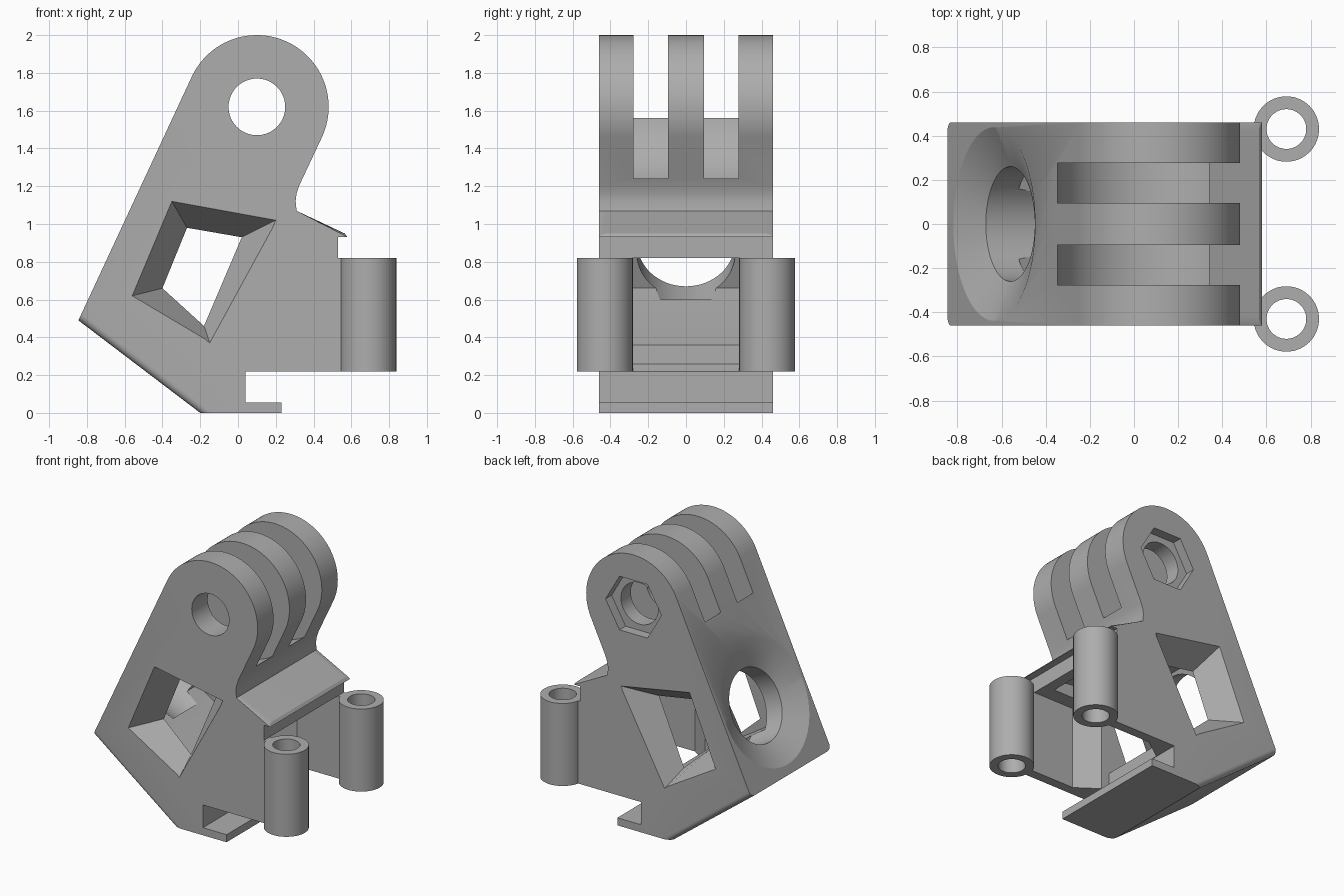
import bpy, bmesh, math
from mathutils import Vector, Matrix

if "Cube" in bpy.data.objects:
    bpy.data.objects.remove(bpy.data.objects["Cube"])

grey = bpy.data.materials.new("grey_plastic")
grey.diffuse_color = (0.42, 0.42, 0.42, 1)
grey.use_nodes = True
grey.node_tree.nodes["Principled BSDF"].inputs["Base Color"].default_value = grey.diffuse_color


def make(name, bm):
    bmesh.ops.recalc_face_normals(bm, faces=bm.faces)
    me = bpy.data.meshes.new(name)
    bm.to_mesh(me)
    bm.free()
    me.materials.append(grey)
    ob = bpy.data.objects.new(name, me)
    bpy.context.collection.objects.link(ob)
    return ob


def loft(sections):
    """Solid through a list of matching closed loops."""
    bm = bmesh.new()
    loops = [[bm.verts.new(p) for p in s] for s in sections]
    for a, b in zip(loops, loops[1:]):
        for i in range(len(a)):
            j = (i + 1) % len(a)
            bm.faces.new((a[i], a[j], b[j], b[i]))
    bm.faces.new(loops[0][::-1])
    bm.faces.new(loops[-1])
    return bm


def side_prism(pts, y0, y1):
    return loft([[(x, y, z) for x, z in pts] for y in (y0, y1)])


def arc(cx, cz, r, a0, a1, n):
    return [(cx + r * math.cos(math.radians(a0 + (a1 - a0) * i / n)),
             cz + r * math.sin(math.radians(a0 + (a1 - a0) * i / n))) for i in range(n + 1)]


def circle(c, r, n=64):
    return arc(c[0], c[1], r, 0, 360 * (n - 1) / n, n - 1)


def cut(target, bm):
    cutter = make("cutter", bm)
    cutter.hide_render = True
    mod = target.modifiers.new("cut", 'BOOLEAN')
    mod.operation, mod.solver, mod.object = 'DIFFERENCE', 'EXACT', cutter
    bpy.context.view_layer.objects.active = target
    bpy.ops.object.modifier_apply(modifier=mod.name)
    bpy.data.objects.remove(cutter)


def smooth(ob):
    bpy.ops.object.select_all(action='DESELECT')
    ob.select_set(True)
    bpy.context.view_layer.objects.active = ob
    bpy.ops.object.shade_smooth_by_angle(angle=math.radians(25))


W = 0.46                      # half width of the body
PIVOT = (0.10, 1.62)          # hinge axis

# Body: side outline with base tab, side plates, sloped lip and rounded arm
outline = [(-0.2, 0), (0.23, 0), (0.23, 0.055), (0.04, 0.055), (0.04, 0.22), (0.55, 0.22),
           (0.55, 0.82), (0.53, 0.82), (0.53, 0.93), (0.58, 0.93), (0.565, 0.95), (0.31, 1.07),
           (0.305, 1.12), (0.31, 1.16), (0.325, 1.205)]
outline += arc(*PIVOT, 0.38, -25.5, 154.5, 48) + [(-0.845, 0.49)]
bm = side_prism(outline, -W, W)


def bevel_along(p, q, size):
    ends = [Vector(p), Vector(q)]
    edges = [e for e in bm.edges if abs(e.verts[0].co.y - e.verts[1].co.y) < 1e-4 and
             all(min((Vector((v.co.x, v.co.z)) - k).length for k in ends) < 1e-3 for v in e.verts)]
    bmesh.ops.bevel(bm, geom=edges, offset=size, segments=6, profile=0.5, affect='EDGES')


bevel_along((-0.2, 0), (-0.845, 0.49), 0.04)
bevel_along((0.565, 0.95), (0.31, 1.07), 0.05)
body = make("bracket_body", bm)

# Hollow inside, open to the right, widening between the side plates
cavity = [(0.7, 0.1), (0.7, 0.82), (0.45, 0.82), (0.4, 0.9), (0.02, 0.95), (-0.24, 1.1),
          (-0.313, 1.1), (-0.522, 0.66), (-0.27, 0.5), (-0.02, 0.36), (-0.02, 0.26), (0.045, 0.22), (0.05, 0.1)]
cut(body, side_prism(cavity, -0.28, 0.28))
plan = [(0.045, 0.28), (0.2, 0.39), (0.7, 0.39), (0.7, -0.39), (0.2, -0.39), (0.045, -0.28)]
cut(body, loft([[(x, y, z) for x, y in plan] for z in (0.1, 0.82)]))

# Funnel windows in both sides
outer = [(-0.35, 1.12), (0.2, 1.02), (-0.15, 0.37), (-0.56, 0.62)]
inner = [(-0.27, 0.98), (0.02, 0.93), (-0.18, 0.46), (-0.4, 0.66)]
over = [(a + (a - c) * 0.1, b + (b - d) * 0.1) for (a, b), (c, d) in zip(outer, inner)]
for s in (-1, 1):
    cut(body, loft([[(x, s * y, z) for x, z in q]
                    for q, y in ((over, W + 0.018), (inner, 0.28), (inner, 0.15))]))

# Round port with conical dish on the sloped face
axis = Vector((0.904, 0, -0.427))
up = Vector((0.427, 0, 0.904))
centre = Vector((-0.56, 0, 0.905))


def ring(depth, r, n=64):
    return [centre + axis * depth + r * (up * math.cos(2 * math.pi * i / n) +
            Vector((0, math.sin(2 * math.pi * i / n), 0))) for i in range(n)]


cut(body, loft([ring(-0.105, 0.485), ring(0, 0.26), ring(0.25, 0.26)]))

# Two fork slots with curved floor
for s in (-1, 1):
    cut(body, side_prism(circle(PIVOT, 0.45, 96), s * 0.095, s * 0.277))

# Hinge hole and hexagonal nut pocket at the back
cut(body, side_prism(circle(PIVOT, 0.15), -0.6, 0.6))
cut(body, side_prism(circle(PIVOT, 0.225, 6), W - 0.07, W + 0.1))
smooth(body)

# Screw tubes at the ends of the side plates
for s, name in ((-1, "front_screw_tube"), (1, "back_screw_tube")):
    c = (0.69, s * 0.43)
    tube = make(name, loft([[(x, y, z) for x, y in circle(c, 0.148)] for z in (0.22, 0.82)]))
    cut(tube, loft([[(x, y, z) for x, y in circle(c, 0.09)] for z in (0.1, 0.9)]))
    smooth(tube)
